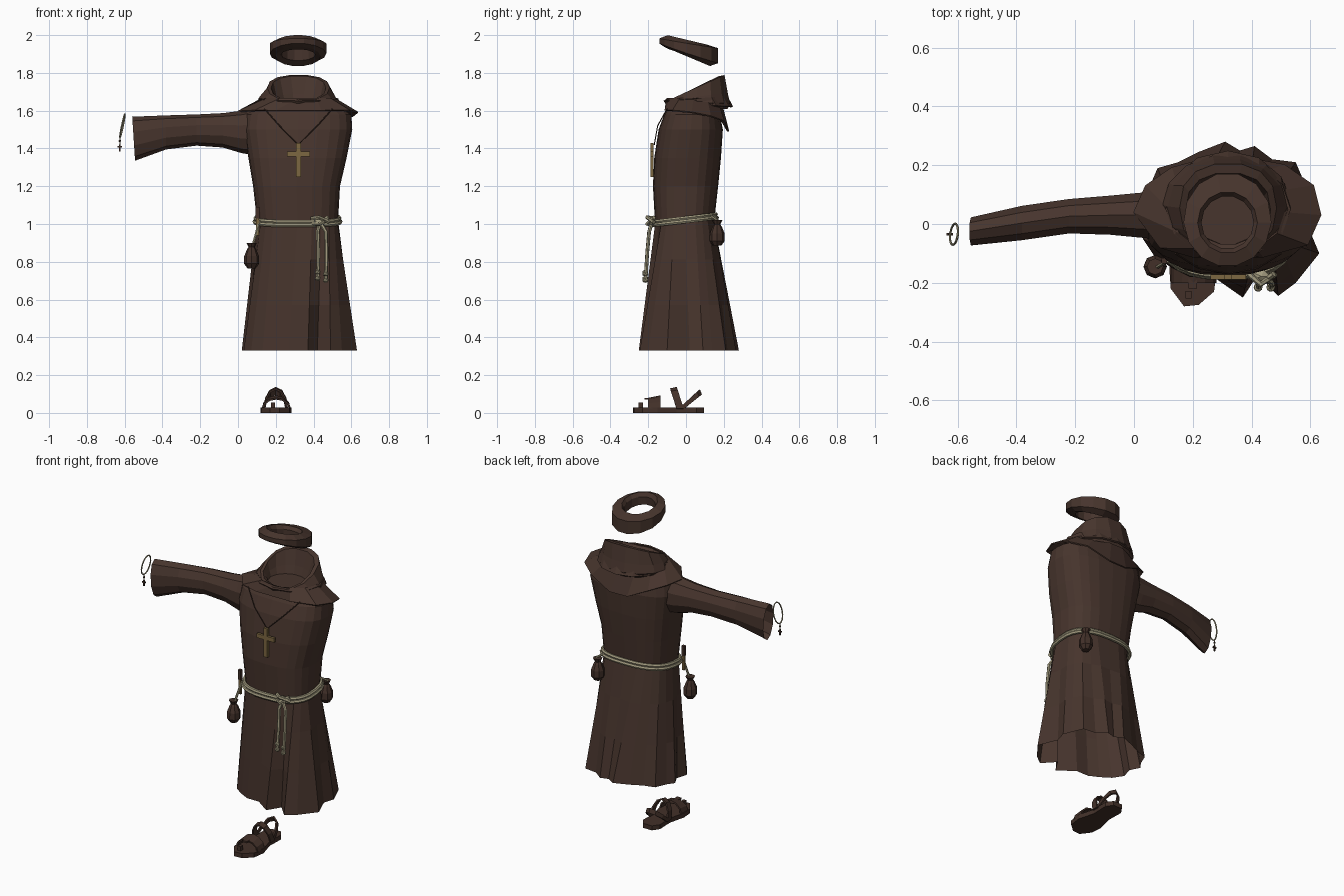
import bpy, bmesh
from math import sin, cos, pi, tau, copysign
from mathutils import Vector

old = bpy.data.objects.get("Cube")
if old:
    bpy.data.objects.remove(old, do_unlink=True)


def material(name, r, g, b):
    m = bpy.data.materials.new(name)
    m.use_nodes = True
    m.diffuse_color = (r, g, b, 1)
    m.node_tree.nodes["Principled BSDF"].inputs["Base Color"].default_value = (r, g, b, 1)
    return m


CLOTH = material("dark brown cloth", .063, .035, .026)
LEATHER = material("brown leather", .055, .030, .022)
ROPE = material("pale rope", .36, .325, .21)
BRASS = material("dull brass", .20, .135, .052)


def add(name, bm, mat, thick=0):
    bmesh.ops.recalc_face_normals(bm, faces=bm.faces)
    me = bpy.data.meshes.new(name)
    bm.to_mesh(me)
    bm.free()
    me.materials.append(mat)
    ob = bpy.data.objects.new(name, me)
    bpy.context.collection.objects.link(ob)
    if thick:
        mod = ob.modifiers.new("thickness", "SOLIDIFY")
        mod.thickness = thick
        mod.offset = 0


def loft(name, rings, mat, closed=True, caps=(), loop=False, thick=0):
    """Skin a list of equal-length point rings."""
    bm = bmesh.new()
    vs = [[bm.verts.new(p) for p in r] for r in rings]
    n = len(vs[0])
    pairs = list(zip(vs, vs[1:])) + ([(vs[-1], vs[0])] if loop else [])
    for a, b in pairs:
        for i in range(n if closed else n - 1):
            j = (i + 1) % n
            bm.faces.new((a[i], a[j], b[j], b[i]))
    for c in caps:
        bm.faces.new(vs[c])
    add(name, bm, mat, thick)


def oval(cx, cy, rx, ry, z, n=24, tilt=0, power=1):
    """Ring of points; a power under 1 squares the oval off."""
    pts = []
    for i in range(n):
        a = tau * i / n
        c = copysign(abs(cos(a)) ** power, cos(a))
        s = copysign(abs(sin(a)) ** power, sin(a))
        pts.append(Vector((cx + rx * c, cy + ry * s, z + tilt * s)))
    return pts


def box_oval(z, x0, x1, y0, y1):
    return oval((x0 + x1) / 2, (y0 + y1) / 2, (x1 - x0) / 2, (y1 - y0) / 2, z, power=.76)


def tube(name, paths, radius, mat, cyclic=False):
    cu = bpy.data.curves.new(name, "CURVE")
    cu.dimensions = "3D"
    cu.bevel_depth = radius
    cu.bevel_resolution = 1
    cu.use_fill_caps = True
    for pts in paths:
        sp = cu.splines.new("POLY")
        sp.points.add(len(pts) - 1)
        for p, co in zip(sp.points, pts):
            p.co = (*co, 1)
        sp.use_cyclic_u = cyclic
        sp.use_smooth = False
    cu.materials.append(mat)
    ob = bpy.data.objects.new(name, cu)
    bpy.context.collection.objects.link(ob)


def block(bm, center, size):
    r = bmesh.ops.create_cube(bm, size=1)
    for v in r["verts"]:
        v.co = Vector(center) + Vector([a * b for a, b in zip(v.co, size)])


def ball(name, center, scale, mat):
    bm = bmesh.new()
    bmesh.ops.create_icosphere(bm, subdivisions=1, radius=1)
    for v in bm.verts:
        v.co = Vector([c + a * s for c, a, s in zip(center, v.co, scale)])
    add(name, bm, mat)


# Robe: pleated hem blended into a squared oval waist, then chest and shoulders
hem_xy = [(.58, .02), (.60, .09), (.58, .14), (.55, .21), (.47, .22), (.41, .265),
          (.36, .25), (.31, .28), (.22, .245), (.15, .21), (.08, .19), (.05, .12),
          (.02, .08), (.05, .02), (.03, -.05), (.07, -.11), (.13, -.15), (.19, -.18),
          (.27, -.18), (.37, -.25), (.42, -.17), (.49, -.245), (.55, -.20), (.63, -.10)]
hem = [Vector((x, y, .33)) for x, y in hem_xy]
waist = box_oval(1.02, .10, .53, -.165, .15)
robe = [[h.lerp(w, t) for h, w in zip(hem, waist)] for t in (0, .35, .7)] + [waist]
for section in [(1.2, .08, .54, -.175, .17), (1.35, .055, .575, -.168, .185),
                (1.5, .03, .605, -.145, .195), (1.58, .04, .60, -.115, .18),
                (1.64, .13, .52, -.08, .14)]:
    robe.append(box_oval(*section))
loft("robe", robe, CLOTH, caps=(-1,))

# Right sleeve, open and flared at the cuff
sleeve = []
for x, y0, y1, z0, z1 in [(.12, -.06, .12, 1.36, 1.62), (.02, -.05, .11, 1.375, 1.60),
                          (-.08, -.04, .10, 1.405, 1.587), (-.22, -.035, .088, 1.415, 1.58),
                          (-.38, -.058, .065, 1.395, 1.575), (-.56, -.075, .025, 1.335, 1.568)]:
    ring = []
    for i in range(10):
        a = tau * (i + .5) / 10
        ring.append((x + .015 * (x < -.5) * (1 - sin(a)) / 2,
                     (y0 + y1) / 2 + (y1 - y0) / 2 * cos(a),
                     (z0 + z1) / 2 + (z1 - z0) / 2 * sin(a)))
    sleeve.append(ring)
loft("right_sleeve", sleeve, CLOTH)

# Shoulder cape hanging to a point at the back
cape_edge = [(.635, .03, 1.59), (.61, .13, 1.57), (.51, .20, 1.545), (.37, .225, 1.49),
             (.25, .222, 1.49), (.13, .19, 1.545), (.04, .13, 1.58), (.0, .04, 1.595),
             (.09, -.08, 1.60), (.20, -.11, 1.60), (.44, -.11, 1.60), (.59, -.07, 1.60)]
loft("shoulder_cape", [oval(.32, .04, .19, .14, 1.665, 12), cape_edge], CLOTH, thick=.008)

# Lowered hood: rolled base, high back rim and a sunken inside
hood = [oval(.32, .06, .20, .165, 1.61, 14), oval(.315, .065, .218, .172, 1.64, 14),
        oval(.315, .06, .20, .165, 1.675, 14, .02), oval(.32, .055, .165, .152, 1.722, 14, .068, .85),
        oval(.32, .045, .145, .13, 1.72, 14, .064, .85), oval(.32, .04, .13, .11, 1.67, 14, .02),
        oval(.32, .03, .11, .10, 1.63, 14)]
loft("hood", hood, CLOTH)
loft("hood_fold", [oval(.32, .05, .208, .165, 1.665, 12, .01),
                   oval(.32, .07, .205, .175, 1.63, 12, -.01)], CLOTH, thick=.01)

# Hair ring: section swells from the forehead to the deep nape
front = [(.095, 1.925), (.125, 1.94), (.150, 1.957), (.150, 1.983), (.105, 2.0), (.09, 1.975)]
back = [(.09, 1.865), (.125, 1.835), (.170, 1.85), (.170, 1.93), (.105, 1.95), (.09, 1.93)]
hair = []
for i in range(14):
    a = tau * i / 14
    t = (1 + sin(a)) / 2
    section = [Vector(f).lerp(Vector(b), t) for f, b in zip(front, back)]
    hair.append([(.318 + .87 * (r + .012) * cos(a), .005 + r * sin(a), z) for r, z in section])
loft("hair_ring", hair, CLOTH, loop=True)

# Necklace cord and cross
tube("necklace_cord", [[(.14, -.10, 1.61), (.22, -.150, 1.52), (.318, -.168, 1.42),
                        (.42, -.150, 1.52), (.50, -.10, 1.61)]], .003, LEATHER)
bm = bmesh.new()
block(bm, (.320, -.18, 1.34), (.027, .016, .18))
block(bm, (.320, -.18, 1.37), (.12, .016, .026))
add("chest_cross", bm, BRASS)

# Rope belt of two strands lying side by side
belt = []
for lift, out in ((-.009, .006), (.009, 0)):
    ring = oval(.315, -.008, .222 + out, .166 + out, 1.022 + lift, 28, .02, .76)
    belt.append(ring)
tube("rope_belt", belt, .011, ROPE, True)

# Belt knot with hanging ends
ball("belt_knot", (.432, -.178, 1.012), (.036, .024, .026), ROPE)
tube("knot_loops", [[(.39, -.17, 1.03), (.43, -.205, 1.035), (.48, -.17, 1.01)],
                    [(.39, -.17, 1.0), (.43, -.205, 1.0), (.475, -.17, 1.035)]], .011, ROPE)
for side, x, end in (("right", .422, .70), ("left", .465, .69)):
    tube(side + "_rope_end", [[(.435, -.18, 1.01), (x, -.195, .96), (x + .004, -.205, .85),
                               (x, -.215, end)]], .010, ROPE)
    for k in (.012, .045):
        ball(side + "_rope_knot", (x, -.215, end + k), (.017, .017, .014), ROPE)

# Leather pouches on cords
for name, x, y, z, hang in (("front_pouch", .072, -.145, .765, (.115, -.125, 1.02)),
                            ("back_pouch", .495, .165, .885, (.475, .135, 1.04))):
    rings = [oval(x, y, r, r, z + h, 8) for h, r in
             ((0, .022), (.025, .040), (.065, .039), (.10, .025), (.113, .016), (.135, .028))]
    loft(name, rings, LEATHER, caps=(0, -1))
    tube(name + "_cord", [[(x, y, z + .11), (x + .01, y, z + .135), hang]], .007, ROPE)

# Small peg tucked in the belt
bm = bmesh.new()
block(bm, (.103, -.125, .985), (.016, .016, .09))
add("belt_peg", bm, BRASS)
bm = bmesh.new()
block(bm, (.103, -.125, 1.06), (.02, .02, .06))
add("peg_head", bm, LEATHER)

# Wrist beads with a little pendant
bead_loop = []
for i in range(20):
    a = tau * i / 20
    bead_loop.append((-.612 + .013 * sin(a) + .004 * cos(a), -.035 + .036 * cos(a), 1.52 + .062 * sin(a)))
tube("wrist_beads", [bead_loop], .004, ROPE, True)
tube("pendant_cord", [[(-.625, -.035, 1.458), (-.626, -.035, 1.40)]], .003, ROPE)
ball("pendant_bead", (-.626, -.035, 1.44), (.007, .007, .007), LEATHER)
bm = bmesh.new()
block(bm, (-.626, -.035, 1.403), (.008, .008, .036))
block(bm, (-.626, -.035, 1.408), (.022, .008, .008))
add("pendant_cross", bm, LEATHER)

# Sandal sole
sole_xy = [(.17, .095), (.23, .095), (.258, .055), (.255, -.05), (.283, -.15), (.272, -.23),
           (.22, -.275), (.17, -.28), (.125, -.22), (.12, -.15), (.145, -.05), (.142, .055)]
loft("sandal_sole", [[(x, y, z) for x, y in sole_xy] for z in (0, .028)], LEATHER, caps=(0, -1))


# Sandal straps: arched bands across the foot
def arch(x0, x1, y, dy, h):
    pts = []
    for i in range(7):
        a = pi * i / 6
        pts.append(((x0 + x1) / 2 - (x1 - x0) / 2 * cos(a), y + dy * sin(a), .022 + (h - .022) * sin(a)))
    return pts


for name, a, b in (("toe_strap", arch(.13, .275, -.20, .0, .075), arch(.13, .275, -.135, 0, .088)),
                   ("ankle_strap", arch(.14, .26, -.05, -.033, .125), arch(.14, .26, -.012, -.036, .133)),
                   ("heel_strap", arch(.14, .255, -.01, .09, .095), arch(.14, .255, -.04, .11, .122))):
    loft(name, [a, b], LEATHER, closed=False, thick=.010)
bm = bmesh.new()
block(bm, (.185, -.24, .035), (.02, .025, .04))
block(bm, (.20, -.18, .075), (.03, .08, .010))
add("toe_thong", bm, LEATHER)
